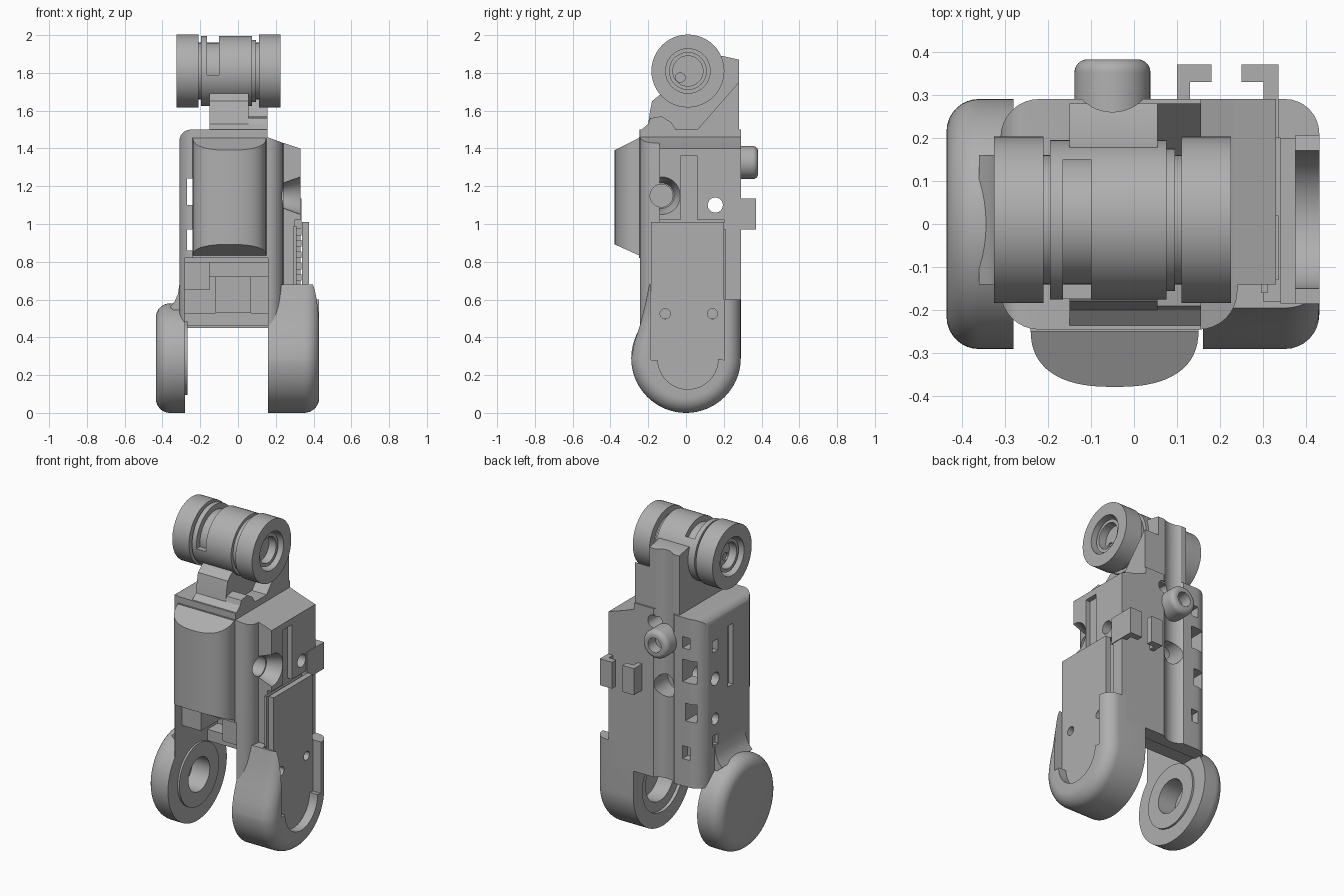
import bpy, bmesh, math

cube = bpy.data.objects.get("Cube")
if cube:
    bpy.data.objects.remove(cube, do_unlink=True)

GREY = (0.43, 0.43, 0.43, 1)
mat = bpy.data.materials.new("plain grey")
mat.use_nodes = True
mat.diffuse_color = GREY
mat.node_tree.nodes["Principled BSDF"].inputs["Base Color"].default_value = GREY


def prism(name, axis, pts, layers, centre=(0, 0), keep_top=False):
    """Stack scaled copies of a profile along an axis; layers are (position, scale)."""
    bm = bmesh.new()
    rings = []
    for p, s in layers:
        ring = []
        for u, v in pts:
            a = centre[0] + (u - centre[0]) * s
            b = v if keep_top and v > centre[1] else centre[1] + (v - centre[1]) * s
            co = {"x": (p, a, b), "y": (a, p, b), "z": (a, b, p)}[axis]
            ring.append(bm.verts.new(co))
        rings.append(ring)
    n = len(pts)
    for lo, hi in zip(rings, rings[1:]):
        for i in range(n):
            bm.faces.new((lo[i], lo[(i + 1) % n], hi[(i + 1) % n], hi[i]))
    bm.faces.new(rings[0])
    bm.faces.new(rings[-1])
    bmesh.ops.recalc_face_normals(bm, faces=bm.faces)
    mesh = bpy.data.meshes.new(name)
    bm.to_mesh(mesh)
    bm.free()
    mesh.materials.append(mat)
    ob = bpy.data.objects.new(name, mesh)
    bpy.context.collection.objects.link(ob)
    return ob


def box(name, x0, x1, y0, y1, z0, z1):
    return prism(name, "z", [(x0, y0), (x1, y0), (x1, y1), (x0, y1)], [(z0, 1), (z1, 1)])


def arc(c, r, a0, a1, n):
    angles = [math.radians(a0 + (a1 - a0) * i / n) for i in range(n + 1)]
    return [(c[0] + r * math.cos(t), c[1] + r * math.sin(t)) for t in angles]


def cyl(name, axis, c, r, a, b, end_scale=1):
    return prism(name, axis, arc(c, r, 0, 360, 48)[:-1], [(a, 1), (b, end_scale)], c)


def rounding(start, end, r, size, steps=8):
    """Layers that run straight from start, then round off at end."""
    d = 1 if end > start else -1
    out = [(start, 1)]
    for i in range(steps + 1):
        t = math.pi / 2 * i / steps
        out.append((end - d * r * (1 - math.sin(t)), 1 - r * (1 - math.cos(t)) / size))
    return out


def boolean(ob, tools, op="DIFFERENCE"):
    bpy.context.view_layer.objects.active = ob
    for tool in tools:
        m = ob.modifiers.new("cut", "BOOLEAN")
        m.operation, m.object, m.solver = op, tool, "EXACT"
        bpy.ops.object.modifier_apply(modifier=m.name)
        bpy.data.objects.remove(tool, do_unlink=True)
    return ob


# Main housing: rounded plan trimmed by the front outline
plan = (arc((-0.22, -0.155), 0.09, 180, 270, 8) + arc((0.15, -0.155), 0.09, 270, 360, 8)
        + [(0.24, 0.29)] + arc((-0.22, 0.2), 0.09, 90, 180, 8))
housing = prism("housing", "z", plan, [(0.45, 1), (1.5, 1)])
outline = [(-0.32, 0.4), (0.25, 0.4), (0.25, 1.425), (0.155, 1.46), (0.155, 1.52)]
outline += [(-0.25, 1.5)] + arc((-0.25, 1.44), 0.06, 90, 180, 6)
outline[4] = (0.155, 1.5)
boolean(housing, [prism("trim", "y", outline, [(-0.3, 1), (0.35, 1)])], "INTERSECT")

AXIS = (0.01, 1.81)


def channel():
    return cyl("channel", "z", (-0.05, 0.36), 0.1, 0.3, 2.1)


boolean(housing, [
    box("hinge_space", -0.28, 0.16, -0.3, 0.2, 0.4, 0.82),
    channel(),
    box("window_high", -0.27, -0.18, -0.3, 0.3, 1.1, 1.24),
    box("window_low", -0.27, -0.2, -0.3, 0.3, 0.86, 0.97),
    box("back_pocket_high", -0.23, -0.18, 0.2, 0.3, 1.31, 1.38),
    box("back_pocket_low", -0.23, -0.18, 0.24, 0.3, 0.62, 0.7),
    box("side_slot", -0.32, -0.28, -0.02, 0.03, 1.0, 1.38),
    box("side_pocket_high", -0.32, -0.25, 0.13, 0.18, 1.27, 1.34),
    box("side_pocket_low", -0.32, -0.29, 0.13, 0.18, 0.68, 0.75),
    cyl("side_hole", "x", (0.155, 0.85), 0.035, -0.33, -0.2),
    cyl("cross_hole", "x", (0.155, 1.1), 0.04, -0.4, 0.4),
    cyl("back_hole", "y", (-0.05, 1.03), 0.07, 0.15, 0.32),
    cyl("top_hole", "y", (0.02, 1.42), 0.04, 0.15, 0.32),
    cyl("countersink", "x", (-0.13, 1.15), 0.06, 0.16, 0.4),
])

# Curved front cover with sloping top and bottom
cover_pts = []
for i in range(33):
    t = math.pi * i / 32
    c, s = math.cos(t), math.sin(t)
    cover_pts.append((-0.045 - 0.195 * math.copysign(abs(c) ** 0.8, c), -0.24 - 0.138 * s ** 0.8))
cover = prism("front_cover", "z", cover_pts, [(0.83, 1), (1.46, 1)])
for v in cover.data.vertices:
    out = -0.24 - v.co.y
    v.co.z += out * (0.45 if v.co.z < 1 else -0.5)
box("cover_backing", -0.24, 0.15, -0.25, -0.23, 0.82, 1.46)

# Side panel with slot, countersink and cross hole
panel = prism("side_panel", "y", [(0.2, 0.45), (0.3, 0.45), (0.3, 1.02), (0.33, 1.02),
                                  (0.33, 1.4), (0.2, 1.442)], [(-0.14, 1), (0.29, 1)])
boolean(panel, [
    box("panel_slot", 0.3, 0.4, -0.03, 0.06, 0.95, 1.36),
    cyl("countersink", "x", (-0.13, 1.15), 0.1, 0.331, 0.22, 0.6),
    cyl("countersink_bore", "x", (-0.13, 1.15), 0.06, 0.19, 0.3),
    cyl("cross_hole", "x", (0.155, 1.1), 0.04, 0.1, 0.4),
])
box("panel_back_edge", 0.28, 0.33, 0.21, 0.29, 0.6, 1.03)

# Circuit board and its cover plate
box("circuit_board", 0.295, 0.31, -0.16, 0.19, 0.5, 0.99)
for i in range(5):
    box("board_chip", 0.3, 0.335, -0.13, 0.02, 0.7 + i * 0.06, 0.735 + i * 0.06)
plate = box("cover_plate", 0.34, 0.375, -0.185, 0.2, 0.28, 1.01)
boolean(plate, [cyl("screw_hole", "x", (y, 0.525), 0.027, 0.33, 0.4) for y in (-0.11, 0.14)])

# Right leg with rounded outer edge and a U-shaped recess
HUB = (0, 0.29)
leg_pts = arc(HUB, 0.29, 180, 360, 36) + [(0.29, 0.6), (0.2, 0.6), (0.2, 0.68), (-0.195, 0.68),
                                         (-0.215, 0.58), (-0.245, 0.46), (-0.275, 0.37)]
leg = prism("left_leg", "x", leg_pts, rounding(0.16, 0.43, 0.08, 0.29), HUB, True)
recess = [(-0.185, 0.8), (-0.185, 0.28), (-0.15, 0.28)] + arc((0.01, 0.285), 0.16, 180, 360, 24)
recess += [(0.205, 0.28), (0.205, 0.8)]
boolean(leg, [
    prism("plate_recess", "x", recess, [(0.375, 1), (0.5, 1)]),
    box("board_space", 0.3, 0.38, -0.18, 0.2, 0.45, 0.8),
    cyl("bearing_seat", "x", HUB, 0.2, 0.1, 0.18),
    cyl("bearing_bore", "x", HUB, 0.14, 0.1, 0.28),
])

# Opposite leg: rounded disc with raised bearing ring and blind bore
disc = prism("right_leg", "x", arc(HUB, 0.29, 0, 360, 72)[:-1],
             rounding(-0.28, -0.435, 0.075, 0.29), HUB)
boolean(disc, [cyl("bore", "x", HUB, 0.105, -0.39, -0.2)])
ring = cyl("bearing_ring", "x", HUB, 0.195, -0.285, -0.268)
boolean(ring, [cyl("bore", "x", HUB, 0.105, -0.4, -0.2)])
prism("right_leg_fillet", "y", [(-0.29, 0.5), (-0.36, 0.56), (-0.335, 0.59), (-0.318, 0.63),
                                (-0.309, 0.69), (-0.29, 0.69)], [(-0.14, 1), (0.16, 1)])

# Hinge details between the legs
box("hinge_block", -0.12, 0.07, 0.02, 0.22, 0.53, 0.72)
box("hinge_bar", -0.28, 0.16, 0.1, 0.21, 0.46, 0.53)
box("hinge_shelf", -0.28, 0.16, -0.05, 0.21, 0.72, 0.8)
box("hinge_step", -0.28, -0.15, -0.15, 0.21, 0.65, 0.8)

# Neck: tall half carrying the barrel and a lower sloped half
front = [(-0.235, 1.47), (-0.235, 1.5), (-0.2, 1.53), (-0.19, 1.6), (-0.18, 1.65), (-0.12, 1.7)]
neck = prism("neck", "x", front + [(0.0, 1.85), (0.19, 1.89), (0.28, 1.87), (0.28, 1.45)],
             [(-0.15, 1), (0.055, 1)])
boolean(neck, [channel(), cyl("barrel_seat", "x", AXIS, 0.17, -0.3, 0.3)])
low = front[:3] + [(-0.19, 1.56), (-0.13, 1.57), (-0.08, 1.54), (-0.04, 1.48), (0.06, 1.5),
                   (0.2, 1.66), (0.28, 1.75), (0.28, 1.45)]
prism("neck_shoulder", "x", low, [(0.05, 1), (0.155, 1)])

# Barrel with a notch, flanked by two wheels
barrel = cyl("barrel", "x", AXIS, 0.185, -0.195, 0.075)
boolean(barrel, [box("notch", -0.165, -0.1, -0.3, 0.15, 1.79, 2.1)])
cyl("barrel_step", "x", AXIS, 0.165, 0.07, 0.095)
cyl("axle", "x", AXIS, 0.15, -0.22, 0.13)
for side, inner, outer in (("right", -0.21, -0.325), ("left", 0.11, 0.225)):
    d = 1 if outer > inner else -1
    wheel = cyl(side + "_wheel", "x", AXIS, 0.193, inner, outer)
    boolean(wheel, [cyl("bore", "x", AXIS, 0.118, inner + d * 0.03, outer + d * 0.1)])
    hub = cyl(side + "_hub", "x", AXIS, 0.1, inner + d * 0.02, outer - d * 0.025)
    boolean(hub, [cyl("bore", "x", AXIS, 0.08, inner + d * 0.04, outer + d * 0.1),
                  cyl("pin_hole", "x", (-0.03, 1.775), 0.025, inner + d * 0.03, outer)])

# Rear knob and hook brackets
KNOB = (-0.05, 1.325)
knob = prism("rear_knob", "y", arc(KNOB, 0.088, 0, 360, 48)[:-1],
             rounding(0.22, 0.382, 0.03, 0.088), KNOB)
boolean(knob, [cyl("knob_hole", "y", KNOB, 0.045, 0.31, 0.45)])
for x0, x1, f0, f1, y0 in ((0.1, 0.13, 0.1, 0.18, 0.27), (0.3, 0.335, 0.25, 0.335, 0.2)):
    box("hook_stem", x0, x1, y0, 0.36, 0.97, 1.135)
    box("hook_flange", f0, f1, 0.33, 0.37, 0.97, 1.135)

# Smooth the curved faces, keep edges sharp
bpy.ops.object.select_all(action="DESELECT")
for ob in bpy.context.scene.objects:
    if ob.type == "MESH" and mat.name in ob.data.materials:
        ob.select_set(True)
        bpy.context.view_layer.objects.active = ob
bpy.ops.object.shade_smooth_by_angle(angle=math.radians(30))
